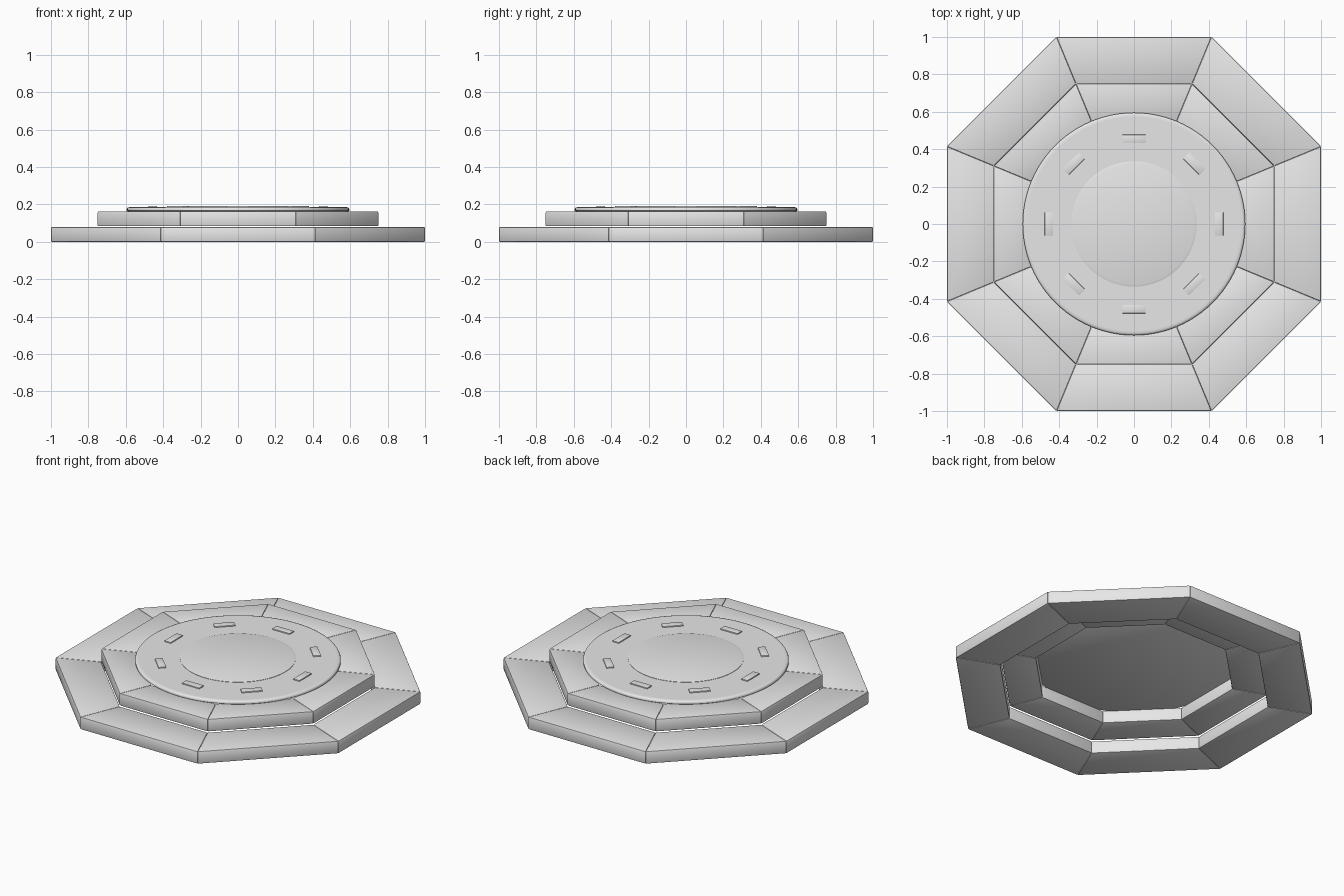
import bpy, bmesh
from math import cos, sin, tan, pi, radians
from mathutils import Matrix

if "Cube" in bpy.data.objects:
    bpy.data.objects.remove(bpy.data.objects["Cube"], do_unlink=True)

grey = bpy.data.materials.new("light_grey")
grey.use_nodes = True
grey.diffuse_color = (0.8, 0.8, 0.8, 1)
grey.node_tree.nodes["Principled BSDF"].inputs["Base Color"].default_value = (0.8, 0.8, 0.8, 1)


def finish(bm, name, bevel=0.0, turn=0.0):
    """Round the edges, turn about z and turn the bmesh into an object."""
    bmesh.ops.recalc_face_normals(bm, faces=bm.faces)
    if bevel:
        bmesh.ops.bevel(bm, geom=bm.edges[:], offset=bevel, segments=2,
                        profile=0.5, affect='EDGES', clamp_overlap=True)
    bm.transform(Matrix.Rotation(turn, 4, 'Z'))
    mesh = bpy.data.meshes.new(name)
    bm.to_mesh(mesh)
    bm.free()
    mesh.materials.append(grey)
    obj = bpy.data.objects.new(name, mesh)
    bpy.context.collection.objects.link(obj)
    bpy.ops.object.select_all(action='DESELECT')
    obj.select_set(True)
    bpy.context.view_layer.objects.active = obj
    bpy.ops.object.shade_smooth_by_angle(angle=radians(40))
    return obj


def prism(points, bottom, top):
    """Extrude a flat outline upwards."""
    bm = bmesh.new()
    low = [bm.verts.new((x, y, bottom)) for x, y in points]
    face = bm.faces.new(low)
    moved = bmesh.ops.extrude_face_region(bm, geom=[face])["geom"]
    for v in moved:
        if isinstance(v, bmesh.types.BMVert):
            v.co.z = top
    return bm


def octagon_ring(name, inner, outer, bottom, top):
    """Eight mitred blocks forming an octagonal step."""
    t = tan(pi / 8)
    outline = [(inner, -inner * t), (outer, -outer * t),
               (outer, outer * t), (inner, inner * t)]
    for i in range(8):
        finish(prism(outline, bottom, top), f"{name}_{i + 1}", 0.005, i * pi / 4)


def lathe(name, profile, sides=96):
    """Revolve a radius/height profile that starts and ends on the axis."""
    bm = bmesh.new()
    verts = [bm.verts.new((r, 0, z)) for r, z in profile]
    edges = [bm.edges.new(pair) for pair in zip(verts, verts[1:])]
    bmesh.ops.spin(bm, geom=verts + edges, cent=(0, 0, 0), axis=(0, 0, 1),
                   angle=2 * pi, steps=sides, use_merge=False)
    bmesh.ops.remove_doubles(bm, verts=bm.verts, dist=0.0001)
    return finish(bm, name)


# Two stepped octagonal rings
octagon_ring("lower_step", 0.75, 1.0, 0.0, 0.079)
octagon_ring("upper_step", 0.55, 0.75, 0.083, 0.162)

# Round platform with a rounded rim
lathe("platform_disc", [(0, 0.16), (0.585, 0.16), (0.595, 0.167), (0.595, 0.176),
                        (0.591, 0.182), (0.582, 0.185), (0.57, 0.185), (0, 0.185)])

# Slightly raised centre pad
lathe("centre_pad", [(0, 0.18), (0.335, 0.18), (0.335, 0.187),
                     (0.322, 0.191), (0, 0.191)])

# Small raised bars around the pad
for i in range(8):
    half = [(-1, -1), (1, -1), (1, 1), (-1, 1)]
    outline = [(0.455 + sx * 0.0225, sy * 0.0615) for sx, sy in half]
    finish(prism(outline, 0.18, 0.192), f"marker_bar_{i + 1}", 0.002, i * pi / 4)
